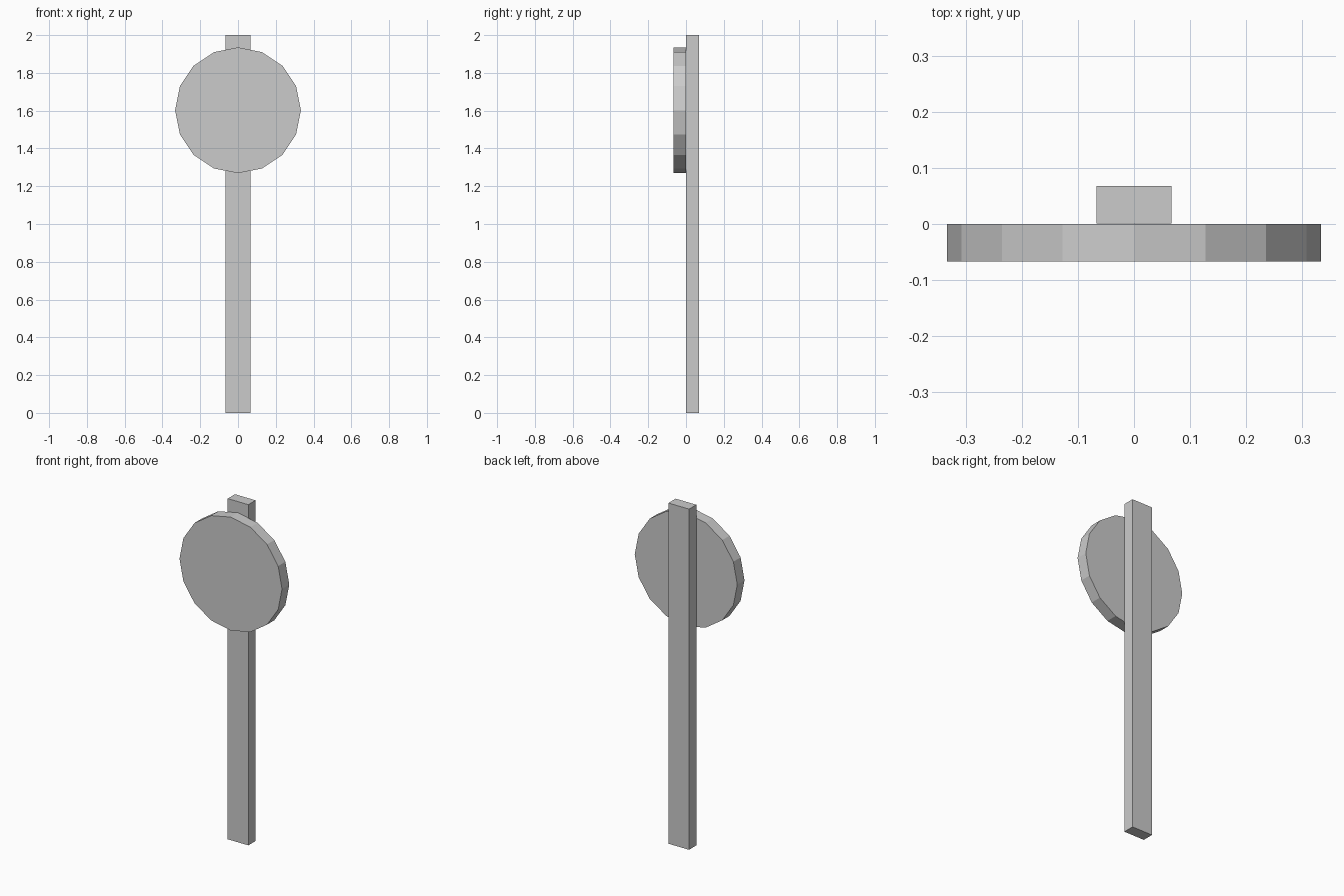
import bpy
from math import pi

if "Cube" in bpy.data.objects:
    bpy.data.objects.remove(bpy.data.objects["Cube"])

T = 0.067    # thickness of both parts
R = 0.333    # disc radius

# Upright post, standing behind the disc
bpy.ops.mesh.primitive_cube_add(size=1, location=(0, T / 2 + 0.0005, 1))
post = bpy.context.object
post.name = "post"
post.scale = (2 * T, T, 2)
bpy.ops.object.transform_apply(location=False, rotation=False, scale=True)

# Sixteen-sided sign disc fixed to the front of the post
bpy.ops.mesh.primitive_cylinder_add(vertices=16, radius=R, depth=T,
                                    location=(0, -T / 2, 1.602),
                                    rotation=(pi / 2, 0, 0))
disc = bpy.context.object
disc.name = "sign_disc"
bpy.ops.object.transform_apply(location=False, rotation=True, scale=False)
